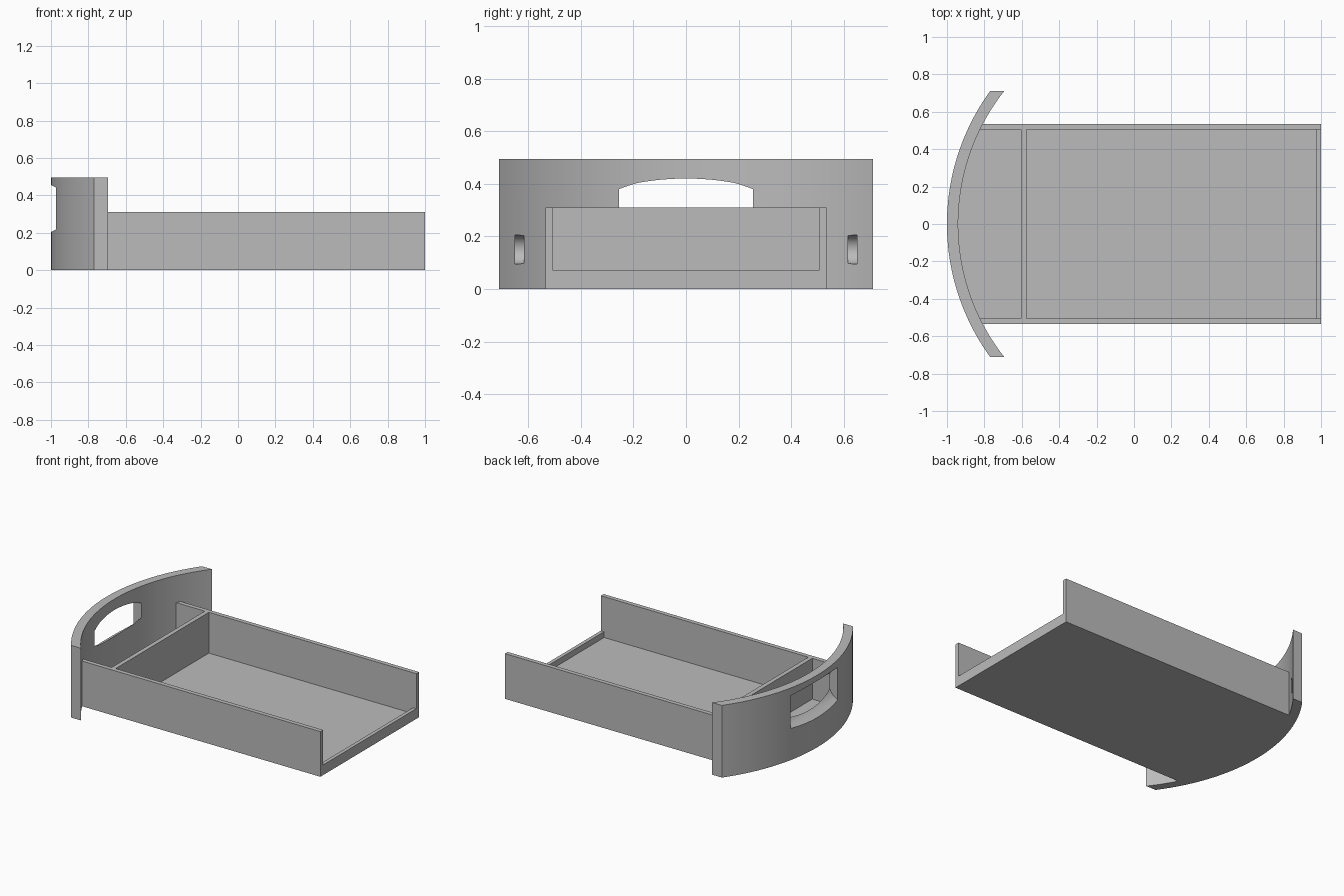
import bpy, bmesh, math
from mathutils import Vector

if "Cube" in bpy.data.objects:
    bpy.data.objects.remove(bpy.data.objects["Cube"])

CX, R_OUT, R_IN = 0.21, 1.21, 1.15      # curved panel centre and radii
WALL_Y, WALL_T, WALL_H = 0.52, 0.03, 0.31

grey = bpy.data.materials.new("plain_grey")
grey.diffuse_color = (0.5, 0.5, 0.5, 1)
grey.use_nodes = True
grey.node_tree.nodes["Principled BSDF"].inputs["Base Color"].default_value = grey.diffuse_color


def prism(name, points, offset):
    """Extrude a closed outline of 3D points along an offset."""
    bm = bmesh.new()
    face = bm.faces.new([bm.verts.new(p) for p in points])
    ext = bmesh.ops.extrude_face_region(bm, geom=[face])
    moved = [v for v in ext["geom"] if isinstance(v, bmesh.types.BMVert)]
    bmesh.ops.translate(bm, verts=moved, vec=Vector(offset))
    bmesh.ops.recalc_face_normals(bm, faces=bm.faces)
    mesh = bpy.data.meshes.new(name)
    bm.to_mesh(mesh)
    bm.free()
    mesh.materials.append(grey)
    ob = bpy.data.objects.new(name, mesh)
    bpy.context.collection.objects.link(ob)
    return ob


def box(name, x0, x1, y0, y1, z0, z1):
    pts = [(x0, y0, z0), (x1, y0, z0), (x1, y1, z0), (x0, y1, z0)]
    return prism(name, pts, (0, 0, z1 - z0))


def arc(radius, half_y, n=48):
    """Points on the panel arc from -half_y to +half_y at z = 0."""
    a = math.asin(half_y / radius)
    return [(CX - radius * math.cos(t), radius * math.sin(t), 0)
            for t in (-a + 2 * a * i / n for i in range(n + 1))]


def cut(target, cutter):
    cutter.hide_render = True
    mod = target.modifiers.new("cut", "BOOLEAN")
    mod.operation, mod.solver, mod.object = "DIFFERENCE", "EXACT", cutter
    bpy.ops.object.select_all(action="DESELECT")
    bpy.context.view_layer.objects.active = target
    target.select_set(True)
    bpy.ops.object.modifier_apply(modifier=mod.name)
    bpy.data.objects.remove(cutter)


# Curved end panel
panel = prism("curved_panel", arc(R_OUT, 0.71) + arc(R_IN, 0.71)[::-1], (0, 0, 0.495))

# Handle opening, flaring towards the outside
half = [(-1.06, 0.142), (-1.03, 0.137), (-1.0, 0.126), (-0.973, 0.112),
        (-0.955, 0.102), (-0.94, 0.09), (-0.925, 0.073), (-0.911, 0.049),
        (-0.904, 0.03), (-0.9, 0.01)]
outline = [(x, -0.255, 0.33 + h) for x, h in half]
outline += [(x, -0.255, 0.33 - h) for x, h in reversed(half)]
cut(panel, prism("handle_cutter", outline, (0, 0.51, 0)))

# Disc-shaped pockets in the inner face of the panel
for y in (-0.65, 0.615):
    disc = [(-0.745 + 0.055 * math.cos(t), y, 0.15 + 0.055 * math.sin(t))
            for t in (2 * math.pi * i / 32 for i in range(32))]
    cut(panel, prism("pocket_cutter", disc, (0, 0.035, 0)))

bpy.ops.object.shade_smooth_by_angle(angle=math.radians(25))

# Floor, following the inside of the panel
inner_y = WALL_Y - WALL_T / 2
prism("floor", arc(R_IN, inner_y) + [(0.975, inner_y, 0), (0.975, -inner_y, 0)], (0, 0, 0.03))

# Side walls, set into the panel
for side, name in ((-1, "front_wall"), (1, "back_wall")):
    y = side * WALL_Y
    box(name, -0.84, 1.0, y - WALL_T / 2, y + WALL_T / 2, 0, WALL_H)

# Cross divider and low lip at the open end
box("divider", -0.605, -0.575, -inner_y, inner_y, 0.03, WALL_H)
box("end_lip", 0.975, 1.0, -inner_y, inner_y, 0, 0.07)
